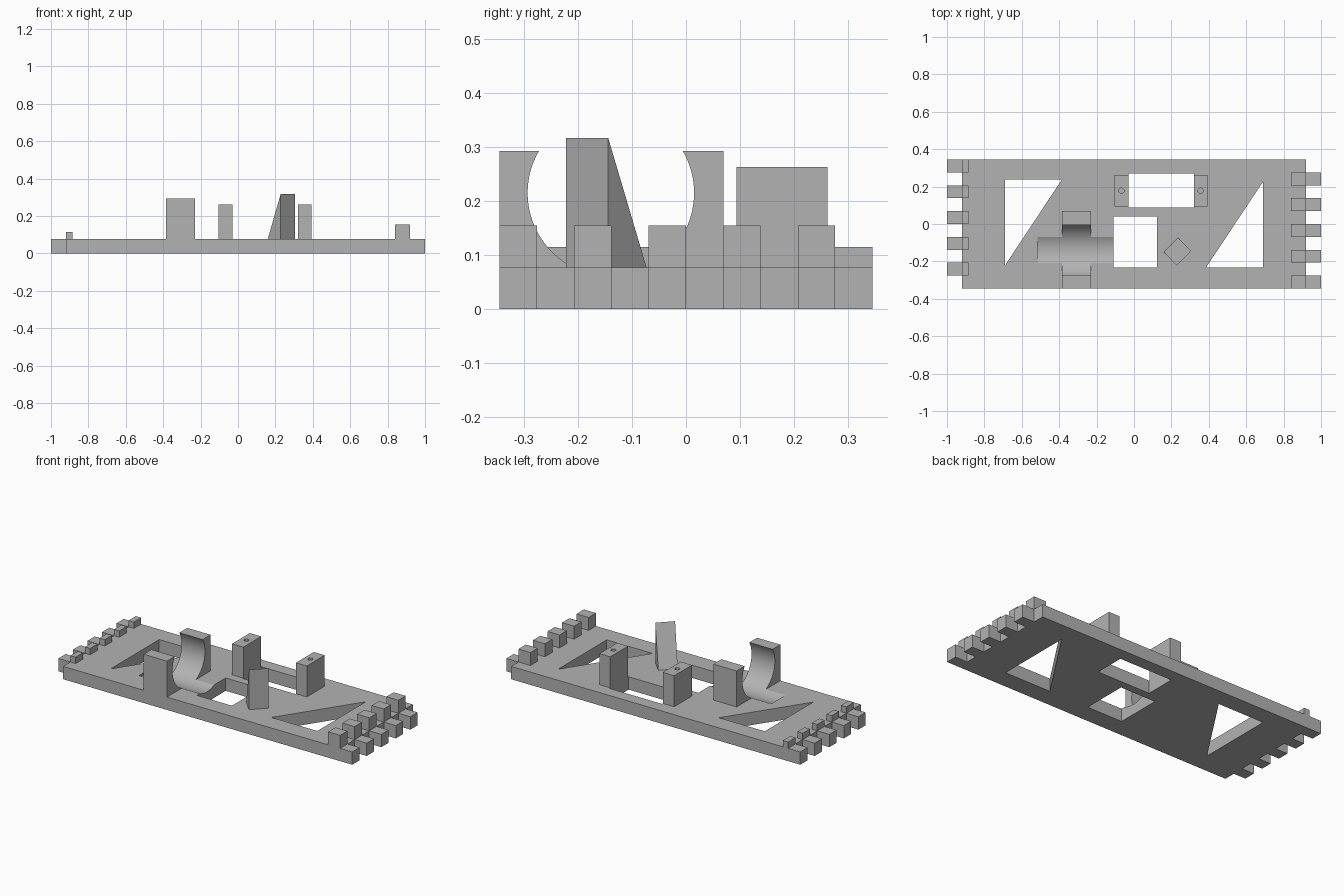
import bpy, bmesh, math
from mathutils import Matrix

if "Cube" in bpy.data.objects:
    bpy.data.objects.remove(bpy.data.objects["Cube"], do_unlink=True)

grey = bpy.data.materials.new("plain grey")
grey.use_nodes = True
grey.diffuse_color = (0.45, 0.45, 0.45, 1)
grey.node_tree.nodes["Principled BSDF"].inputs["Base Color"].default_value = (0.45, 0.45, 0.45, 1)

TOP = 0.077      # deck surface
HALF = 0.345     # half depth of the deck
STEP = HALF / 5  # width of one finger
END = 0.92       # deck end without fingers


def finish(name, bm):
    bmesh.ops.recalc_face_normals(bm, faces=bm.faces)
    mesh = bpy.data.meshes.new(name)
    bm.to_mesh(mesh)
    bm.free()
    mesh.materials.append(grey)
    ob = bpy.data.objects.new(name, mesh)
    bpy.context.collection.objects.link(ob)
    return ob


def prism(name, outline, z0, z1):
    bm = bmesh.new()
    face = bm.faces.new([bm.verts.new((x, y, z0)) for x, y in outline])
    new = bmesh.ops.extrude_face_region(bm, geom=[face])["geom"]
    for v in new:
        if isinstance(v, bmesh.types.BMVert):
            v.co.z = z1
    return finish(name, bm)


def box(name, x0, x1, y0, y1, z0, z1):
    return prism(name, [(x0, y0), (x1, y0), (x1, y1), (x0, y1)], z0, z1)


def cylinder(name, radius, length, matrix, segments):
    bm = bmesh.new()
    bmesh.ops.create_cone(bm, cap_ends=True, segments=segments, radius1=radius,
                          radius2=radius, depth=length, matrix=matrix)
    return finish(name, bm)


def select_only(ob):
    bpy.ops.object.select_all(action="DESELECT")
    ob.select_set(True)
    bpy.context.view_layer.objects.active = ob


def cut(ob, cutters):
    select_only(ob)
    for c in cutters:
        mod = ob.modifiers.new("cut", "BOOLEAN")
        mod.operation = "DIFFERENCE"
        mod.solver = "EXACT"
        mod.object = c
        bpy.ops.object.modifier_apply(modifier=mod.name)
    bpy.ops.object.shade_smooth_by_angle(angle=math.radians(25))


# Deck outline with interlocking fingers at both ends
left_edge, right_edge = [], []
for i in range(10):
    y0, y1 = HALF - i * STEP, HALF - (i + 1) * STEP
    lx, rx = (-1, END) if i % 2 == 0 else (-END, 1)
    left_edge += [(lx, y0), (lx, y1)]
    right_edge += [(rx, y0), (rx, y1)]
deck = prism("deck", left_edge + right_edge[::-1], 0, TOP)

# Openings through the deck and the round channel
channel = cylinder("channel_cutter", 0.154, 0.465,
                   Matrix.Translation((-0.2825, -0.139, 0.215)) @ Matrix.Rotation(math.pi / 2, 4, "Y"), 96)
openings = [
    prism("left_triangle_cutter", [(-0.69, 0.238), (-0.69, -0.222), (-0.385, 0.238)], -0.1, 0.2),
    prism("right_triangle_cutter", [(0.69, 0.227), (0.385, -0.233), (0.69, -0.233)], -0.1, 0.2),
    box("back_window_cutter", -0.03, 0.32, 0.088, 0.27, -0.1, 0.2),
    box("front_window_cutter", -0.11, 0.123, -0.233, 0.04, -0.1, 0.2),
]
cut(deck, openings + [channel])

# Cradle with a round bore
cradle = box("cradle", -0.385, -0.23, -HALF, 0.069, TOP, 0.293)
cut(cradle, [channel])

# Two bracket posts with screw holes
holes = []
for name, x0, x1 in (("left_post", 0.32, 0.392), ("right_post", -0.105, -0.03)):
    post = box(name, x0, x1, 0.093, 0.262, TOP, 0.263)
    hole = cylinder(name + "_hole_cutter", 0.014, 0.2,
                    Matrix.Translation(((x0 + x1) / 2, 0.178, 0.263)), 24)
    cut(post, [hole])
    holes.append(hole)

for helper in openings + holes + [channel]:
    bpy.data.objects.remove(helper, do_unlink=True)

# Stop blocks behind the fingers
for i in range(10):
    y1 = HALF - i * STEP
    if i % 2 == 0:
        box("low_stop", -END, -0.885, y1 - STEP, y1, TOP, 0.115)
    else:
        box("high_stop", 0.84, END, y1 - STEP, y1, TOP, 0.155)

# Turned wedge with one upright face
bm = bmesh.new()
base = [bm.verts.new((x, y, TOP)) for x, y in
        ((0.228, -0.222), (0.305, -0.144), (0.235, -0.073), (0.159, -0.149))]
a, b, c, d = base
e, f = [bm.verts.new((v.co.x, v.co.y, 0.317)) for v in (a, b)]
for loop in ((a, b, c, d), (a, b, f, e), (c, d, e, f), (b, c, f), (a, d, e)):
    bm.faces.new(loop)
finish("wedge", bm)
